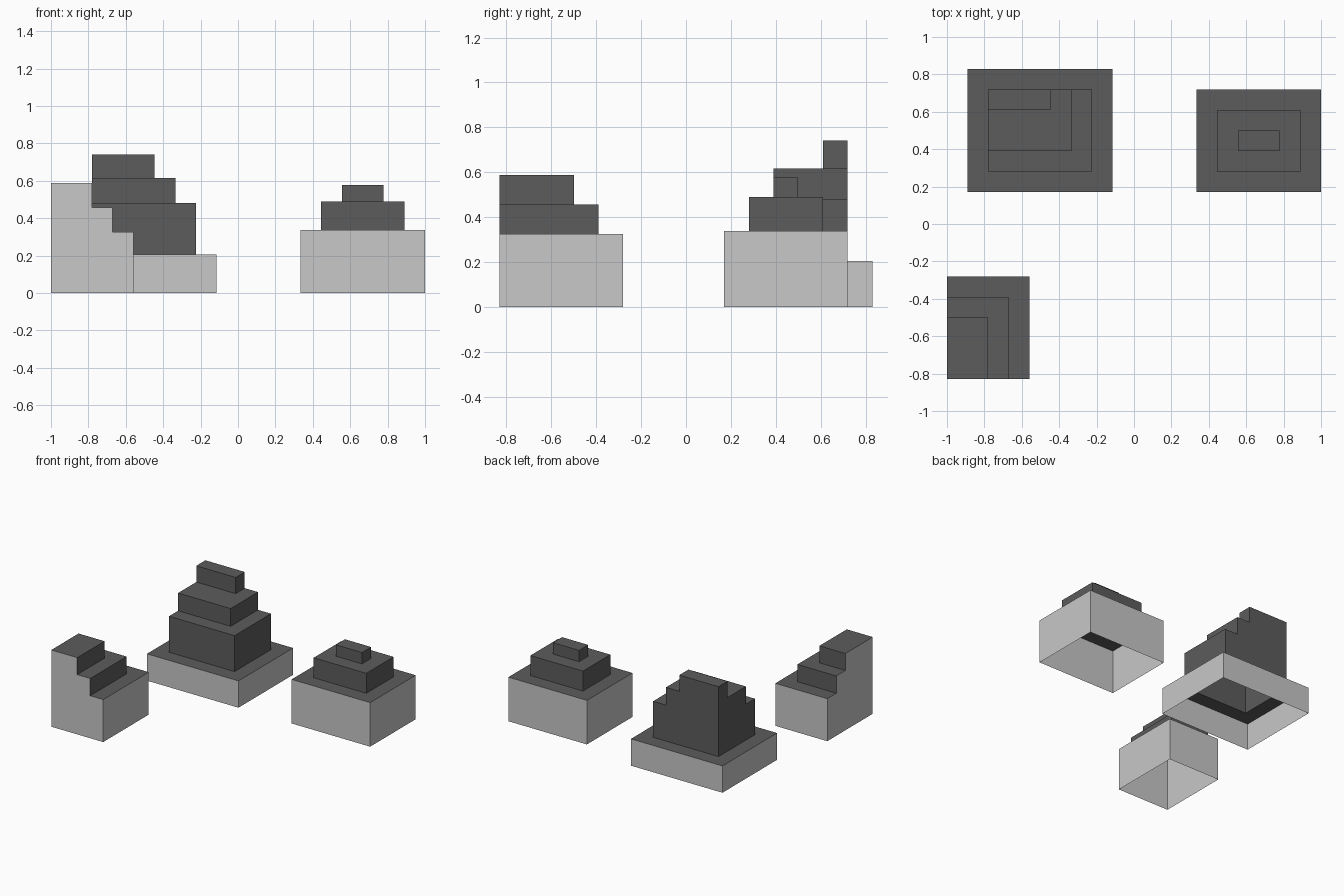
import bpy
import bmesh
import math

cube = bpy.data.objects.get("Cube")
if cube:
    bpy.data.objects.remove(cube, do_unlink=True)


def make_material(name, grey):
    mat = bpy.data.materials.new(name)
    mat.use_nodes = True
    colour = (grey, grey, grey, 1.0)
    mat.diffuse_color = colour
    mat.node_tree.nodes["Principled BSDF"].inputs["Base Color"].default_value = colour
    return mat


WALL, STEP = 0, 1
materials = [make_material("light grey", 0.58), make_material("dark grey", 0.107)]


def terraced_block(name, tiers):
    """Hollow stepped shell, open underneath; tiers are (x0, x1, y0, y1, top)."""
    xs = sorted({x for t in tiers for x in t[0:2]})
    ys = sorted({y for t in tiers for y in t[2:4]})
    levels = sorted({0.0} | {t[4] for t in tiers})

    def height(i, j):
        if not (0 <= i < len(xs) - 1 and 0 <= j < len(ys) - 1):
            return 0.0
        cx, cy = (xs[i] + xs[i + 1]) / 2, (ys[j] + ys[j + 1]) / 2
        return max((t[4] for t in tiers
                    if t[0] < cx < t[1] and t[2] < cy < t[3]), default=0.0)

    bm = bmesh.new()

    def add_face(points, material):
        face = bm.faces.new([bm.verts.new(p) for p in points])
        face.material_index = material

    for i in range(len(xs) - 1):
        for j in range(len(ys) - 1):
            top = height(i, j)
            corners = [(xs[i], ys[j]), (xs[i + 1], ys[j]),
                       (xs[i + 1], ys[j + 1]), (xs[i], ys[j + 1])]
            # Flat tread
            add_face([(x, y, top) for x, y in corners], STEP)
            # Outer walls are light, risers between treads are dark
            for k, (di, dj) in enumerate([(0, -1), (1, 0), (0, 1), (-1, 0)]):
                low = height(i + di, j + dj)
                a, b = corners[k], corners[(k + 1) % 4]
                for z0, z1 in zip(levels, levels[1:]):
                    if low <= z0 and z1 <= top:
                        add_face([(*a, z0), (*b, z0), (*b, z1), (*a, z1)],
                                 STEP if low > 0 else WALL)

    # Weld the shell and merge its coplanar faces
    bmesh.ops.remove_doubles(bm, verts=bm.verts, dist=0.0005)
    bmesh.ops.dissolve_limit(bm, angle_limit=math.radians(1), verts=bm.verts,
                             edges=bm.edges, delimit={'MATERIAL'})
    mesh = bpy.data.meshes.new(name)
    bm.to_mesh(mesh)
    bm.free()
    for mat in materials:
        mesh.materials.append(mat)
    obj = bpy.data.objects.new(name, mesh)
    bpy.context.collection.objects.link(obj)


# Corner block, stepping down towards the middle
terraced_block("corner_steps", [
    (-1.0, -0.56, -0.83, -0.28, 0.325),
    (-1.0, -0.67, -0.83, -0.39, 0.457),
    (-1.0, -0.78, -0.83, -0.50, 0.587),
])

# Tall block, its tiers flush at one back corner
terraced_block("tall_tiers", [
    (-0.89, -0.115, 0.17, 0.83, 0.205),
    (-0.78, -0.225, 0.28, 0.72, 0.48),
    (-0.78, -0.335, 0.39, 0.72, 0.616),
    (-0.78, -0.447, 0.61, 0.72, 0.74),
])

# Low block, with centred tiers
terraced_block("centred_tiers", [
    (0.335, 1.0, 0.17, 0.72, 0.337),
    (0.445, 0.89, 0.28, 0.61, 0.49),
    (0.555, 0.777, 0.39, 0.50, 0.577),
])
